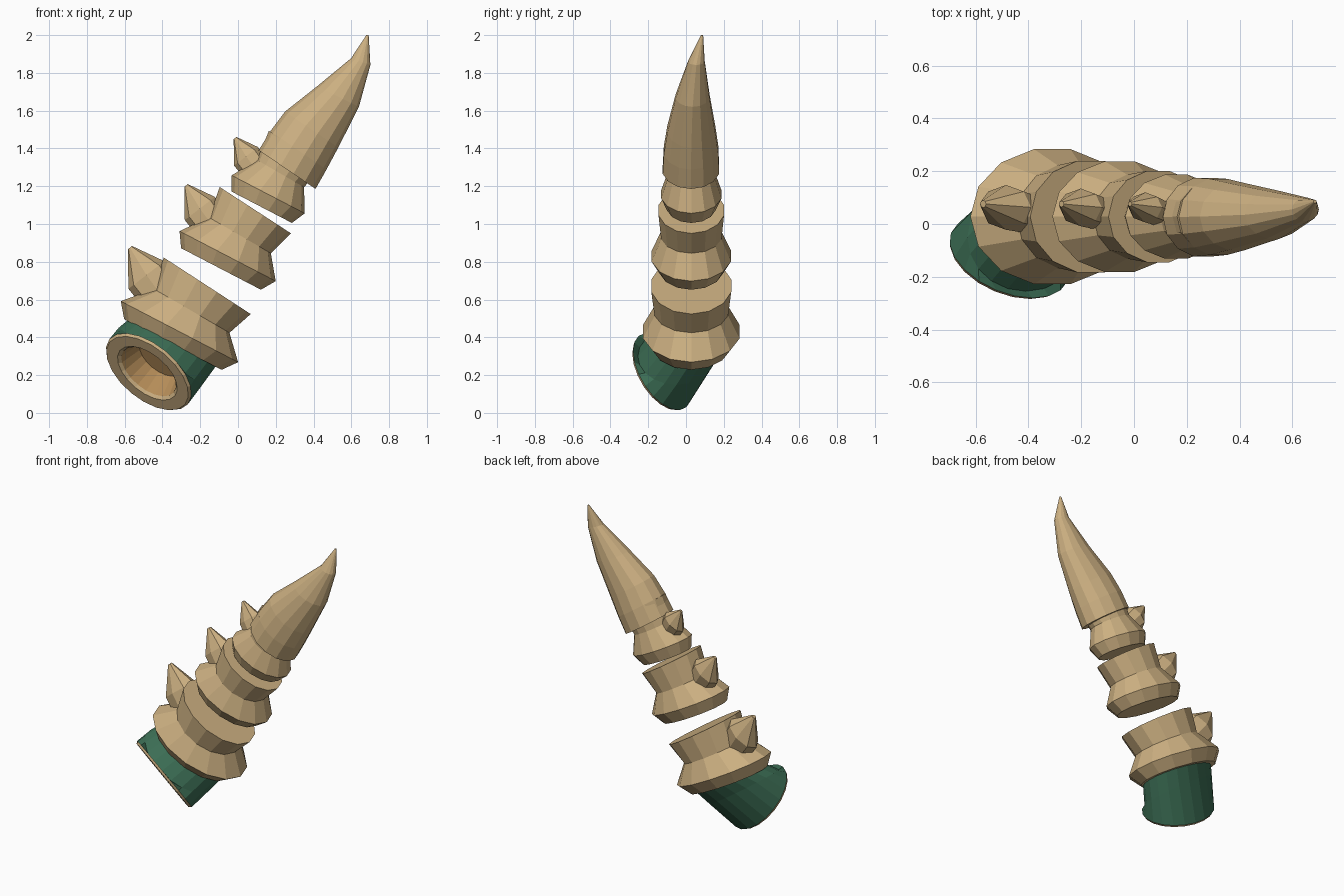
import bpy
import bmesh
import math
from mathutils import Vector

old = bpy.data.objects.get("Cube")
if old:
    bpy.data.objects.remove(old)


def material(name, color):
    m = bpy.data.materials.new(name)
    m.use_nodes = True
    m.diffuse_color = (*color, 1)
    m.node_tree.nodes["Principled BSDF"].inputs["Base Color"].default_value = (*color, 1)
    return m


BONE = material("bone tan", (0.60, 0.43, 0.22))
GREEN = material("sleeve green", (0.045, 0.155, 0.09))
MARROW = material("marrow brown", (0.47, 0.27, 0.10))


def loft(name, rings, sides, mats, band_mats=None):
    """Skin a closed tube through elliptical rings of (centre, u, w)."""
    bm = bmesh.new()
    loops = []
    for c, u, w in rings:
        angles = [2 * math.pi * i / sides for i in range(sides)]
        loops.append([bm.verts.new(c + u * math.cos(a) + w * math.sin(a)) for a in angles])
    for b, (lo, hi) in enumerate(zip(loops, loops[1:])):
        for i in range(sides):
            j = (i + 1) % sides
            f = bm.faces.new((lo[i], lo[j], hi[j], hi[i]))
            f.material_index = band_mats[b] if band_mats else 0
    cap = bm.faces.new(loops[0])
    cap.material_index = band_mats[0] if band_mats else 0
    bm.faces.new(loops[-1])
    bmesh.ops.recalc_face_normals(bm, faces=bm.faces)
    me = bpy.data.meshes.new(name)
    bm.to_mesh(me)
    bm.free()
    for m in mats:
        me.materials.append(m)
    ob = bpy.data.objects.new(name, me)
    bpy.context.collection.objects.link(ob)
    return ob


def ring(x, y, z, r, ry, slope):
    """Ring whose long axis drops toward +x by the given slope."""
    u = Vector((1, 0, -slope)).normalized()
    return Vector((x, y, z)), u * r, Vector((0, ry, 0))


MID_Y = 0.028

# Vertebra profile: offset x, offset z, radius, side radius, slope
PROFILE = [
    (-0.035, -0.068, 0.83, 0.60, 0.52),
    (0.0, 0.0, 1.0, 0.75, 0.52),
    (0.065, 0.11, 0.66, 0.57, 0.58),
    (0.147, 0.243, 0.785, 0.62, 0.65),
]

# Spine profile: offset x, y, z, half width, half thickness
SPINE = [
    (-0.05, 0.0, 0.13, 0.11, 0.07),
    (-0.175, 0.035, 0.30, 0.12, 0.085),
    (-0.262, 0.048, 0.445, 0.014, 0.014),
]

# Three vertebrae, each with one dorsal spine
for label, x, z, size, spine_size in [
    ("lower", -0.31, 0.43, 0.35, 1.0),
    ("middle", -0.055, 0.83, 0.287, 0.84),
    ("upper", 0.16, 1.157, 0.218, 0.67),
]:
    loft(label + "_vertebra",
         [ring(x + dx, MID_Y, z + dz, r * size, ry * size, s) for dx, dz, r, ry, s in PROFILE],
         14, [BONE])
    loft(label + "_spine",
         [ring(x + dx * spine_size, MID_Y + dy, z + dz * spine_size,
               r * spine_size, ry * spine_size, -0.77) for dx, dy, dz, r, ry in SPINE],
         8, [BONE])

# Curved tip horn
loft("tip_horn", [
    ring(0.26, 0.026, 1.288, 0.182, 0.153, 0.68),
    ring(0.32, 0.027, 1.39, 0.18, 0.148, 0.69),
    ring(0.39, 0.028, 1.50, 0.17, 0.13, 0.68),
    ring(0.53, 0.035, 1.675, 0.123, 0.092, 0.5),
    ring(0.65, 0.055, 1.86, 0.054, 0.045, 0.35),
    ring(0.686, 0.085, 2.0, 0.006, 0.006, 0.2),
], 14, [BONE])

# Sleeve with a bone rim and a hollow mouth
mouth = Vector((-0.48, -0.135, 0.21))
inward = Vector((0.47, 0.67, 0.57)).normalized()
u = Vector((0.77, 0, -0.64)).normalized()
w = inward.cross(u).normalized()
if w.y < 0:
    w.negate()


def mouth_ring(scale, depth):
    return mouth + inward * depth, u * 0.27 * scale, w * 0.21 * scale


loft("sleeve", [
    mouth_ring(0.5, 0.15),
    mouth_ring(0.64, 0.015),
    mouth_ring(0.70, 0.0),
    mouth_ring(0.96, 0.0),
    mouth_ring(1.0, 0.015),
    ring(-0.41, -0.05, 0.30, 0.268, 0.205, 0.68),
    ring(-0.335, 0.025, 0.385, 0.26, 0.195, 0.52),
    ring(-0.31, MID_Y, 0.43, 0.25, 0.185, 0.52),
], 20, [GREEN, BONE, MARROW], [2, 1, 1, 1, 0, 0, 0])
